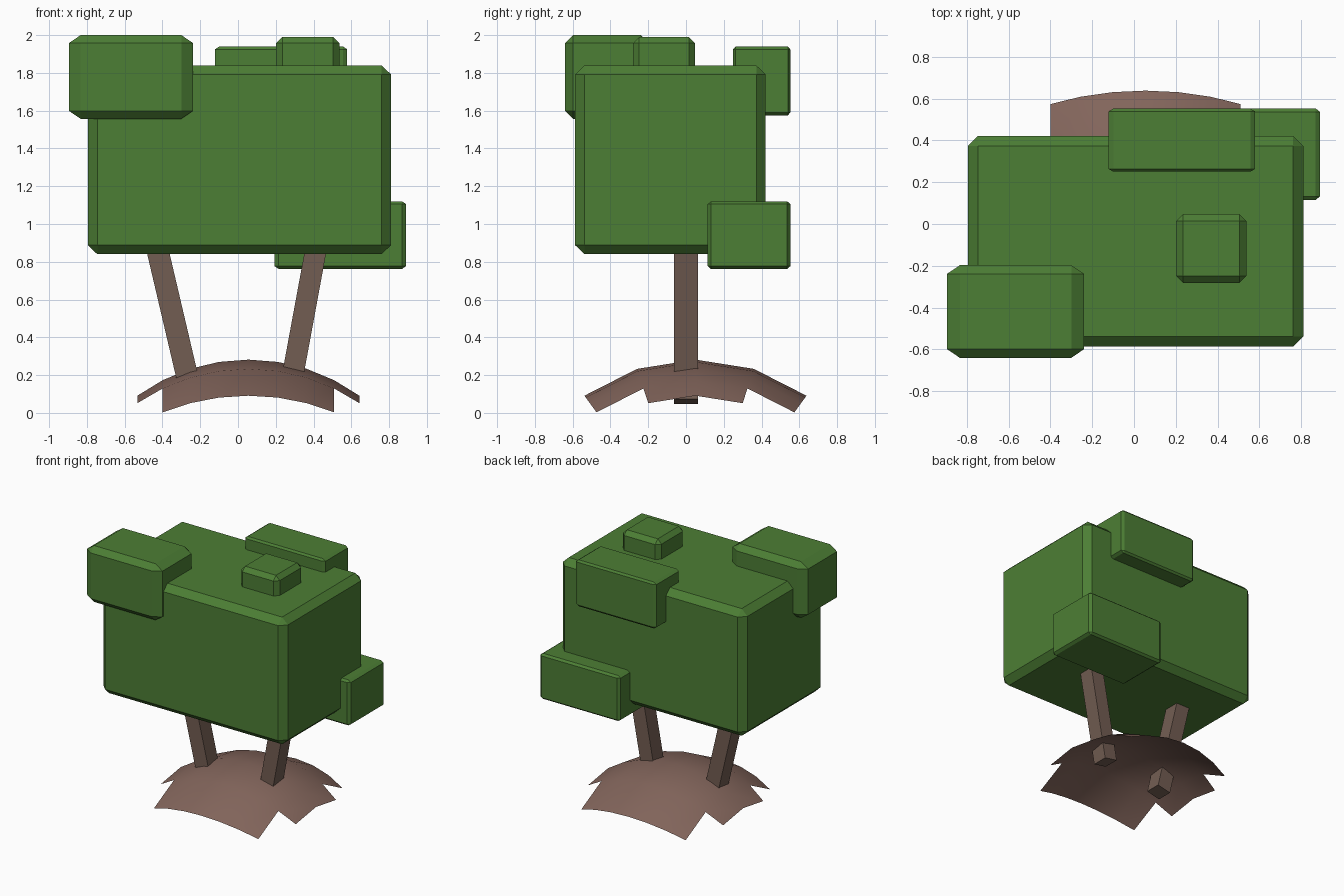
import bpy, bmesh
from math import sin, cos, atan2, radians
from mathutils import Vector, Matrix

if "Cube" in bpy.data.objects:
    bpy.data.objects.remove(bpy.data.objects["Cube"])


def material(name, rgb):
    m = bpy.data.materials.new(name)
    m.diffuse_color = (*rgb, 1)
    m.use_nodes = True
    m.node_tree.nodes["Principled BSDF"].inputs["Base Color"].default_value = m.diffuse_color
    return m


LEAF = material("leaf_green", (0.073, 0.21, 0.035))
BARK = material("bark_brown", (0.17, 0.11, 0.085))
SOIL = material("soil_brown", (0.225, 0.13, 0.105))


def finish(name, bm, mat):
    mesh = bpy.data.meshes.new(name)
    bm.to_mesh(mesh)
    bm.free()
    mesh.materials.append(mat)
    obj = bpy.data.objects.new(name, mesh)
    bpy.context.collection.objects.link(obj)
    return obj


def leaf_block(name, lo, hi, chamfer):
    """Box from lo to hi with its own chamfer width along each axis."""
    lo, hi = Vector(lo), Vector(hi)
    bm = bmesh.new()
    bmesh.ops.create_cube(bm, size=1)
    bmesh.ops.scale(bm, verts=bm.verts, vec=[(h - l) / c for l, h, c in zip(lo, hi, chamfer)])
    bmesh.ops.bevel(bm, geom=bm.edges[:], offset=1, segments=1, affect='EDGES')
    bmesh.ops.scale(bm, verts=bm.verts, vec=chamfer)
    bmesh.ops.translate(bm, verts=bm.verts, vec=(lo + hi) / 2)
    finish(name, bm, LEAF)


def trunk(name, bottom, top, width, depth):
    """Square post leaning in the xz plane between two end centres."""
    a, b = Vector(bottom), Vector(top)
    d = b - a
    bm = bmesh.new()
    bmesh.ops.create_cube(bm, size=1)
    bmesh.ops.scale(bm, verts=bm.verts, vec=(width, depth, d.length))
    bmesh.ops.transform(bm, verts=bm.verts,
                        matrix=Matrix.Translation((a + b) / 2) @ Matrix.Rotation(atan2(d.x, d.z), 4, 'Y'))
    finish(name, bm, BARK)


# Foliage blocks
leaf_block("foliage_main", (-0.795, -0.587, 0.84), (0.81, 0.422, 1.84), (0.05, 0.05, 0.048))
leaf_block("foliage_front_left", (-0.895, -0.64, 1.557), (-0.238, -0.197, 2.0), (0.062, 0.042, 0.042))
leaf_block("foliage_back_low", (0.193, 0.115, 0.762), (0.89, 0.553, 1.12), (0.022, 0.017, 0.015))
leaf_block("foliage_back_top", (-0.121, 0.25, 1.575), (0.578, 0.552, 1.94), (0.022, 0.013, 0.015))
leaf_block("foliage_top", (0.202, -0.281, 1.66), (0.537, 0.048, 1.99), (0.033, 0.033, 0.033))

# Leaning trunks, pushed through the mound
trunk("trunk_left", (-0.238, 0, 0.06), (-0.449, 0, 0.96), 0.116, 0.126)
trunk("trunk_right", (0.276, 0, 0.125), (0.43, 0, 0.96), 0.113, 0.126)

# Soil mound: open patch of a sphere whose poles lie on x, corners cut away
bm = bmesh.new()
CENTRE = Vector((0.055, 0.05, -0.718))
grid = {}
for i in range(-4, 5):
    for j in range(-2, 3):
        if abs(i) == 4 and abs(j) == 2:
            continue
        lat, lon = radians(9 * i), radians(18 * j)
        grid[i, j] = bm.verts.new(CENTRE + Vector((sin(lat), cos(lat) * sin(lon), cos(lat) * cos(lon))))
for i in range(-4, 4):
    for j in range(-2, 2):
        keys = [(i, j), (i + 1, j), (i + 1, j + 1), (i, j + 1)]
        if all(k in grid for k in keys):
            bm.faces.new([grid[k] for k in keys]).smooth = True
finish("soil_mound", bm, SOIL)
